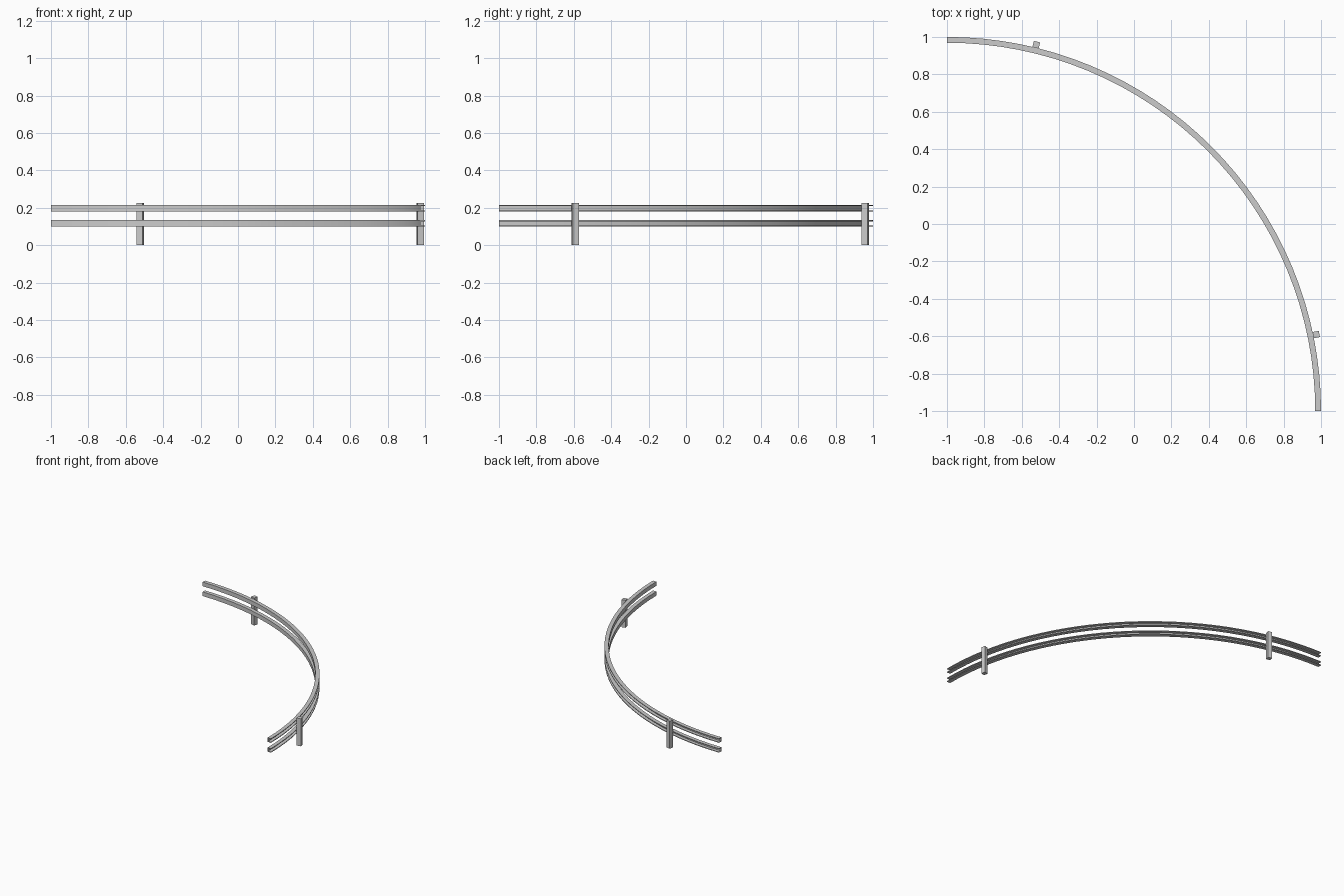
import bpy, bmesh, math

if "Cube" in bpy.data.objects:
    bpy.data.objects.remove(bpy.data.objects["Cube"])

CENTRE = (-1.0, -1.0)
R_IN, R_OUT = 1.969, 2.0
SEGMENTS = 32


def finish(name, bm):
    bmesh.ops.recalc_face_normals(bm, faces=bm.faces)
    mesh = bpy.data.meshes.new(name)
    bm.to_mesh(mesh)
    bm.free()
    obj = bpy.data.objects.new(name, mesh)
    bpy.context.collection.objects.link(obj)
    return obj


def curved_rail(name, z0, z1, t=0.006):
    # C-channel with its web on the inside, open towards the posts
    profile = [(R_IN, z0), (R_OUT, z0), (R_OUT, z0 + t), (R_IN + t, z0 + t),
               (R_IN + t, z1 - t), (R_OUT, z1 - t), (R_OUT, z1), (R_IN, z1)]
    bm = bmesh.new()
    rings = []
    for i in range(SEGMENTS + 1):
        a = math.pi / 2 * i / SEGMENTS
        rings.append([bm.verts.new((CENTRE[0] + r * math.cos(a),
                                    CENTRE[1] + r * math.sin(a), z))
                      for r, z in profile])
    n = len(profile)
    for a, b in zip(rings, rings[1:]):
        for k in range(n):
            bm.faces.new((a[k], a[(k + 1) % n], b[(k + 1) % n], b[k]))
    bm.faces.new(rings[0])
    bm.faces.new(rings[-1])
    obj = finish(name, bm)
    bpy.ops.object.select_all(action='DESELECT')
    obj.select_set(True)
    bpy.context.view_layer.objects.active = obj
    bpy.ops.object.shade_smooth_by_angle(angle=math.radians(30))


def post(name, degrees, depth=0.034, width=0.034, height=0.226):
    # Square post standing against the outside of the rails
    a = math.radians(degrees)
    r = R_OUT + depth / 2 - 0.001
    bm = bmesh.new()
    bmesh.ops.create_cube(bm, size=1)
    bmesh.ops.scale(bm, vec=(depth, width, height), verts=bm.verts)
    obj = finish(name, bm)
    obj.location = (CENTRE[0] + r * math.cos(a), CENTRE[1] + r * math.sin(a), height / 2)
    obj.rotation_euler.z = a


# Two parallel rails
curved_rail("lower_rail", 0.10, 0.134)
curved_rail("upper_rail", 0.181, 0.215)

# Two supporting posts
post("front_post", 11.7)
post("back_post", 76.3)
